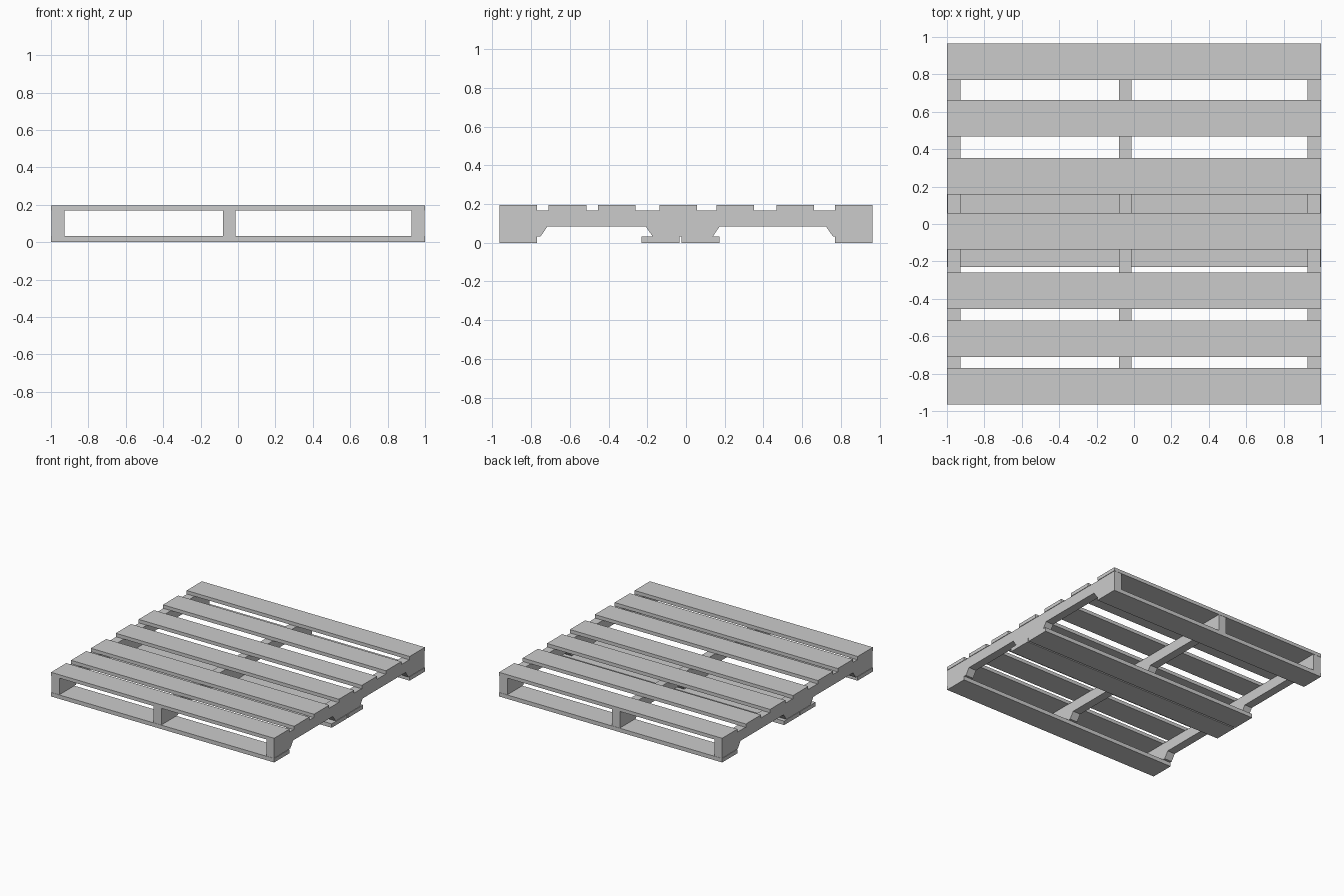
import bpy, bmesh

if "Cube" in bpy.data.objects:
    bpy.data.objects.remove(bpy.data.objects["Cube"])

HALF_Y = 0.965
TOP_Z, DECK_Z, BASE_Z = 0.196, 0.168, 0.032
BOARD_W = 0.195


def extrude_profile(name, profile, x0, x1):
    """Extrude a (y, z) outline along x."""
    bm = bmesh.new()
    face = bm.faces.new([bm.verts.new((x0, y, z)) for y, z in profile])
    res = bmesh.ops.extrude_face_region(bm, geom=[face])
    verts = [v for v in res["geom"] if isinstance(v, bmesh.types.BMVert)]
    bmesh.ops.translate(bm, verts=verts, vec=(x1 - x0, 0, 0))
    bmesh.ops.recalc_face_normals(bm, faces=bm.faces)
    mesh = bpy.data.meshes.new(name)
    bm.to_mesh(mesh)
    bm.free()
    obj = bpy.data.objects.new(name, mesh)
    bpy.context.collection.objects.link(obj)
    return obj


def board(name, y0, z0, z1):
    y1 = y0 + BOARD_W
    extrude_profile(name, [(y0, z0), (y1, z0), (y1, z1), (y0, z1)], -1, 1)


# Deck boards across the top
for i, y in enumerate((-0.965, -0.71, -0.455, -0.137, 0.157, 0.467, 0.77)):
    board(f"deck_board_{i + 1}", y, DECK_Z, TOP_Z)

# Base boards: one at each end and a pair in the middle
for i, y in enumerate((-0.965, -0.229, -0.023, 0.77)):
    board(f"base_board_{i + 1}", y, 0, BASE_Z)

# Stringers with two chamfered fork notches
E = HALF_Y - 0.002
NOTCH_Z = 0.083
stringer = [(-E, BASE_Z), (-0.752, BASE_Z), (-0.717, NOTCH_Z), (-0.207, NOTCH_Z),
            (-0.172, BASE_Z), (0.138, BASE_Z), (0.173, NOTCH_Z), (0.724, NOTCH_Z),
            (0.76, BASE_Z), (E, BASE_Z), (E, DECK_Z), (-E, DECK_Z)]
for side, x0, x1 in (("left", -0.996, -0.928), ("middle", -0.081, -0.013),
                     ("right", 0.928, 0.996)):
    extrude_profile(f"{side}_stringer", stringer, x0, x1)
